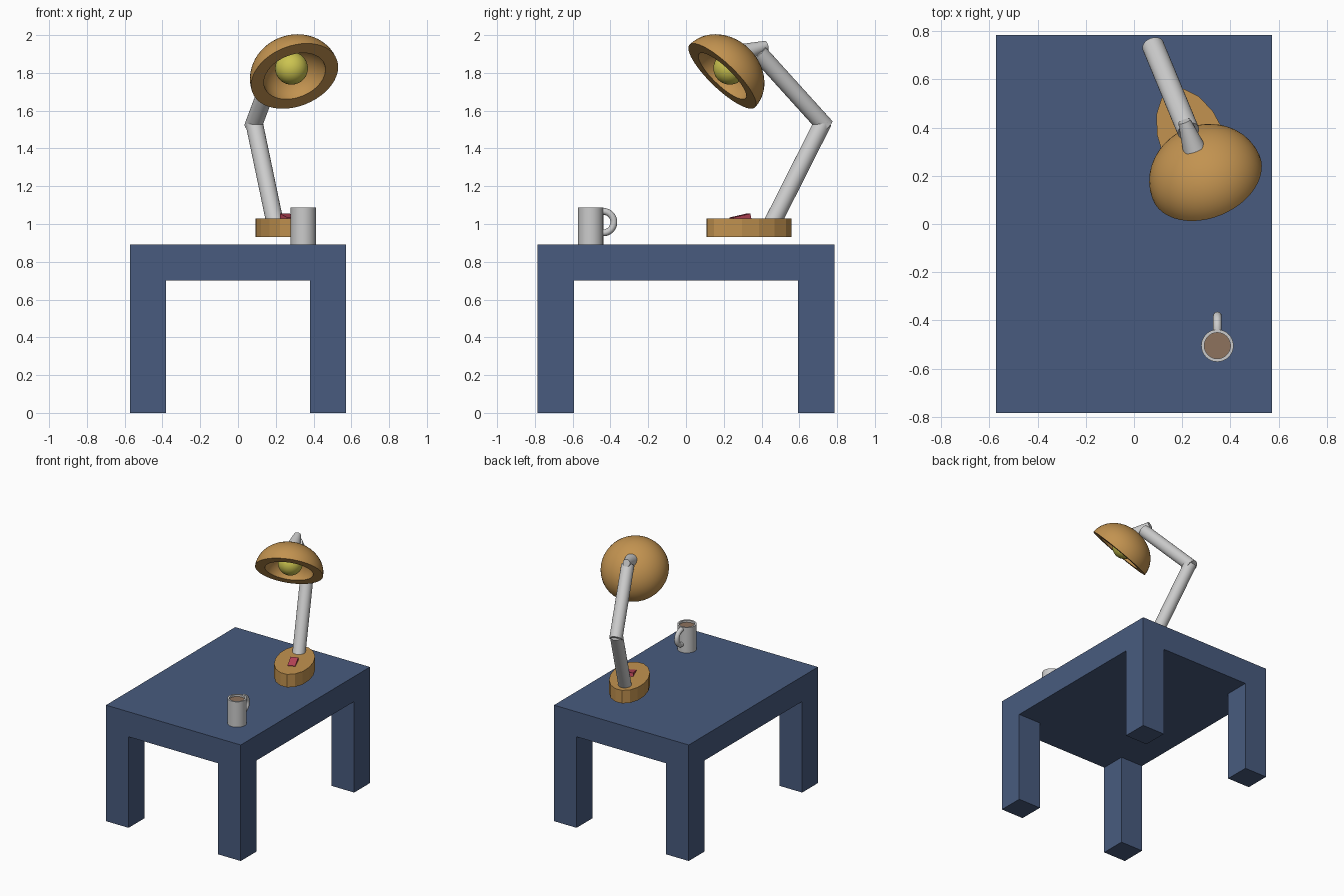
import bpy, bmesh, math
from mathutils import Vector, Matrix

if "Cube" in bpy.data.objects:
    bpy.data.objects.remove(bpy.data.objects["Cube"])


def material(name, rgb):
    m = bpy.data.materials.new(name)
    m.diffuse_color = (*rgb, 1)
    m.use_nodes = True
    m.node_tree.nodes["Principled BSDF"].inputs["Base Color"].default_value = m.diffuse_color
    return m


NAVY = material("navy", (0.065, 0.105, 0.21))
TAN = material("tan", (0.54, 0.29, 0.08))
YELLOW = material("yellow", (0.6, 0.55, 0.08))
RED = material("red", (0.5, 0.06, 0.1))
BROWN = material("brown", (0.27, 0.17, 0.11))


def finish(name, bm, mat=None, smooth=False, matrix=None):
    if matrix:
        bm.transform(matrix)
    bmesh.ops.recalc_face_normals(bm, faces=bm.faces)
    me = bpy.data.meshes.new(name)
    bm.to_mesh(me)
    bm.free()
    ob = bpy.data.objects.new(name, me)
    bpy.context.collection.objects.link(ob)
    if mat:
        me.materials.append(mat)
    if smooth:
        bpy.ops.object.select_all(action='DESELECT')
        ob.select_set(True)
        bpy.context.view_layer.objects.active = ob
        bpy.ops.object.shade_smooth_by_angle(angle=math.radians(35))
    return ob


def box(name, lo, hi, mat):
    lo, hi = Vector(lo), Vector(hi)
    bm = bmesh.new()
    bmesh.ops.create_cube(bm, size=1)
    return finish(name, bm, mat, matrix=Matrix.Translation((lo + hi) / 2) @ Matrix.Diagonal((*(hi - lo), 1)))


def lathe(name, profile, matrix, mat=None, steps=48):
    bm = bmesh.new()
    vs = [bm.verts.new((r, 0, z)) for r, z in profile]
    es = [bm.edges.new(p) for p in zip(vs, vs[1:])]
    bmesh.ops.spin(bm, geom=vs + es, cent=(0, 0, 0), axis=(0, 0, 1), angle=2 * math.pi, steps=steps)
    bmesh.ops.remove_doubles(bm, verts=bm.verts, dist=1e-5)
    return finish(name, bm, mat, True, matrix)


def cone(name, a, b, r1, r2, mat=None, segments=32, smooth=True):
    a, b = Vector(a), Vector(b)
    bm = bmesh.new()
    bmesh.ops.create_cone(bm, cap_ends=True, segments=segments, radius1=r1, radius2=r2, depth=(b - a).length)
    rot = (b - a).to_track_quat('Z', 'Y').to_matrix().to_4x4()
    return finish(name, bm, mat, smooth, Matrix.Translation((a + b) / 2) @ rot)


# Table: thick slab on four flush square legs
X, Y, LEG, UNDER, TOP = 0.573, 0.785, 0.192, 0.70, 0.892
box("table_top", (-X, -Y, UNDER), (X, Y, TOP), NAVY)
for sx, xn in ((-1, "left"), (1, "right")):
    for sy, yn in ((-1, "front"), (1, "back")):
        xs, ys = sorted((sx * X, sx * (X - LEG))), sorted((sy * Y, sy * (Y - LEG)))
        box(f"{yn}_{xn}_leg", (xs[0], ys[0], 0), (xs[1], ys[1], UNDER), NAVY)

# Lamp lies in one vertical plane, turned about its base centre
YAW = math.radians(22.5)
TURN = Matrix.Translation((0.247, 0.334, 0)) @ Matrix.Rotation(YAW, 4, 'Z')


def lamp(t, z):
    return TURN @ Vector((0, t, z))


# Lamp base: oval prism hovering just over the table
bm = bmesh.new()
bmesh.ops.create_cone(bm, cap_ends=True, segments=16, radius1=1, radius2=1, depth=1)
finish("lamp_base", bm, TAN, matrix=TURN @ Matrix.Translation((0, 0, 0.98)) @ Matrix.Diagonal((0.136, 0.241, 0.1, 1)))

# Rocker switch
bm = bmesh.new()
bmesh.ops.create_cube(bm, size=1)
finish("lamp_switch", bm, RED, matrix=TURN @ Matrix.Translation((0, -0.05, 1.03))
       @ Matrix.Rotation(math.radians(12), 4, 'X') @ Matrix.Diagonal((0.055, 0.1, 0.03, 1)))

# Two arms
elbow = lamp(0.425, 1.53)
cone("lower_arm", lamp(0.13, 1.0), elbow + Vector((0, 0, 0.01)), 0.046, 0.046)
cone("upper_arm", elbow + (elbow - lamp(0.055, 1.908)).normalized() * 0.02, lamp(0.055, 1.908), 0.046, 0.046)

# Shade: thick bowl with a flat rim, facing down and forward
centre = Vector((0.30, 0.192, 1.783))
aim = Vector((0.279, -0.664, -0.694)).normalized()
HEAD = Matrix.Translation(centre) @ aim.to_track_quat('Z', 'Y').to_matrix().to_4x4()
N = 14
arc = [math.pi / 2 * i / N for i in range(N + 1)]
outer = [(0.24 * math.sin(a), -0.20 * math.cos(a)) for a in arc]
inner = [(0.17 * math.sin(a), -0.145 * math.cos(a)) for a in reversed(arc)]
lathe("lamp_shade", outer + inner, HEAD, TAN)
cone("shade_joint", centre - aim * 0.18, lamp(0.1, 1.945), 0.048, 0.026)

# Bulb
bm = bmesh.new()
bmesh.ops.create_uvsphere(bm, u_segments=32, v_segments=16, radius=0.087)
finish("bulb", bm, YELLOW, True, HEAD @ Matrix.Translation((0, 0, -0.06)))

# Mug with drink and ring handle
MUG = Matrix.Translation((0.346, -0.505, TOP))
lathe("mug", [(0, 0), (0.067, 0), (0.067, 0.195), (0.054, 0.195), (0.054, 0.015), (0, 0.015)], MUG)
cone("drink", MUG @ Vector((0, 0, 0.02)), MUG @ Vector((0, 0, 0.18)), 0.0545, 0.0545, BROWN)
bm = bmesh.new()
ring = bmesh.ops.create_circle(bm, segments=16, radius=0.018, matrix=Matrix.Translation((0, 0, 0.057))
                               @ Matrix.Rotation(math.pi / 2, 4, 'Y') @ Matrix.Rotation(math.pi / 2, 4, 'X'))
bmesh.ops.spin(bm, geom=bm.verts[:] + bm.edges[:], cent=(0, 0, 0), axis=(-1, 0, 0), angle=math.pi, steps=24)
finish("mug_handle", bm, None, True, MUG @ Matrix.Translation((0, 0.066, 0.118)))
